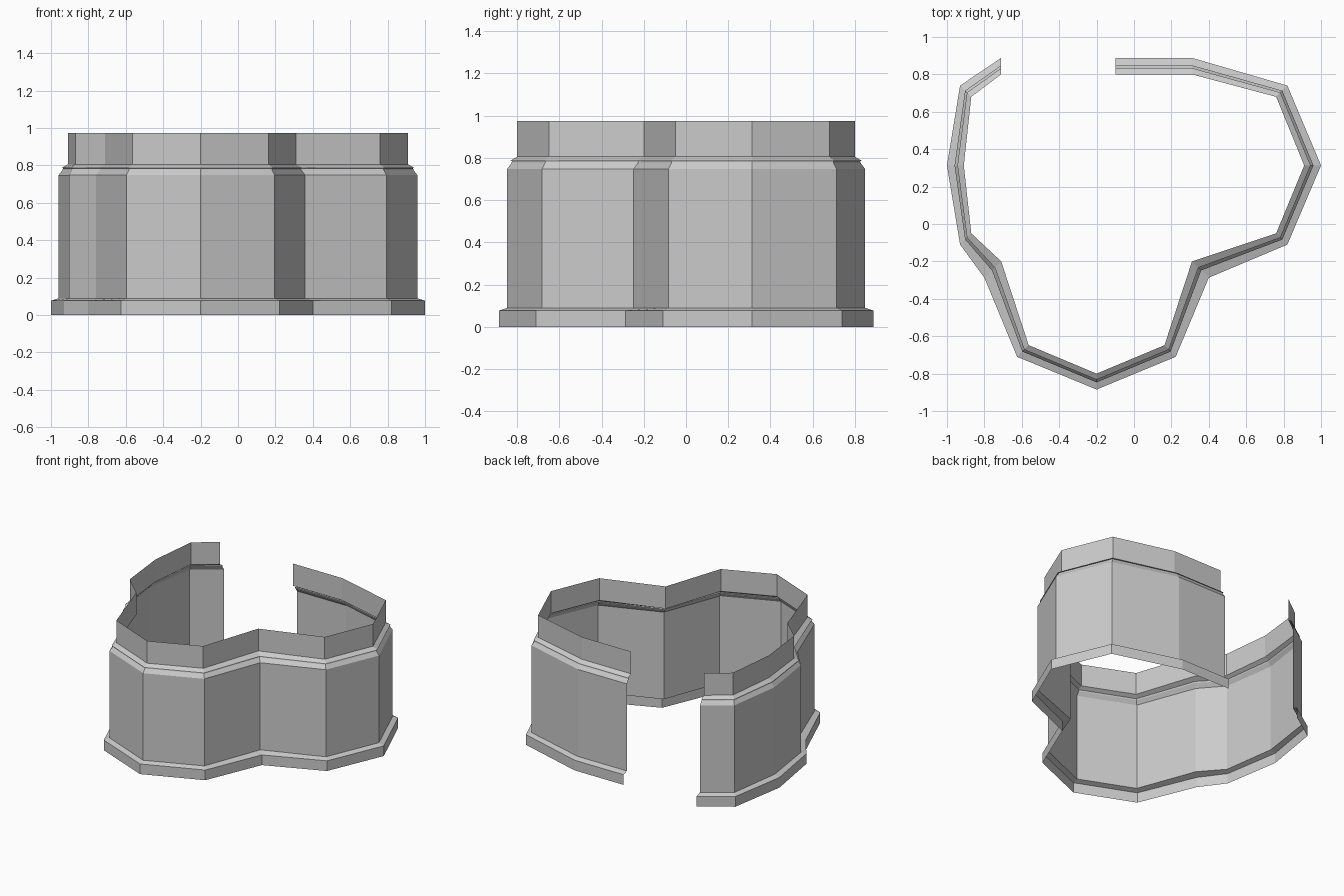
import bpy
import bmesh
from mathutils import Vector

cube = bpy.data.objects.get("Cube")
if cube:
    bpy.data.objects.remove(cube, do_unlink=True)

# Plan of the open wall: (rim point, footing point) at each corner
PLAN = [
    ((-.71, .80), (-.71, .888)), ((-.87, .68), (-.93, .74)),
    ((-.91, .313), (-1, .313)), ((-.87, -.05), (-.93, -.11)),
    ((-.71, -.20), (-.80, -.287)), ((-.563, -.648), (-.625, -.71)),
    ((-.20, -.80), (-.20, -.885)), ((.163, -.648), (.223, -.71)),
    ((.31, -.20), (.40, -.287)), ((.76, -.05), (.82, -.11)),
    ((.91, .313), (1, .313)), ((.76, .68), (.82, .74)),
    ((.31, .80), (.31, .888)), ((-.10, .80), (-.10, .888)),
]

stone = bpy.data.materials.new("plain grey")
stone.use_nodes = True
stone.diffuse_color = (.6, .6, .6, 1)
stone.node_tree.nodes["Principled BSDF"].inputs["Base Color"].default_value = (.6, .6, .6, 1)


def sweep(name, profile):
    """Sweep (height, flare) pairs around the plan; flare 0 is the rim, 1 the footing."""
    bm = bmesh.new()
    rings = []
    for z, flare in profile:
        points = [Vector(a).lerp(Vector(b), flare) for a, b in PLAN]
        rings.append([bm.verts.new((p.x, p.y, z)) for p in points])
    for low, high in zip(rings, rings[1:]):
        for i in range(len(PLAN) - 1):
            bm.faces.new((low[i], low[i + 1], high[i + 1], high[i]))
    mesh = bpy.data.meshes.new(name)
    bm.to_mesh(mesh)
    bm.free()
    mesh.materials.append(stone)
    obj = bpy.data.objects.new(name, mesh)
    bpy.context.collection.objects.link(obj)


# Stacked parts, from the ground up
sweep("footing", [(0, 1), (.077, 1), (.09, .55)])
sweep("wall", [(.09, .55), (.748, .55)])
sweep("lower_moulding", [(.748, .55), (.775, .32)])
sweep("groove", [(.775, .32), (.785, .28), (.786, .38)])
sweep("upper_moulding", [(.786, .38), (.806, 0)])
sweep("rim_band", [(.806, 0), (.974, 0)])
